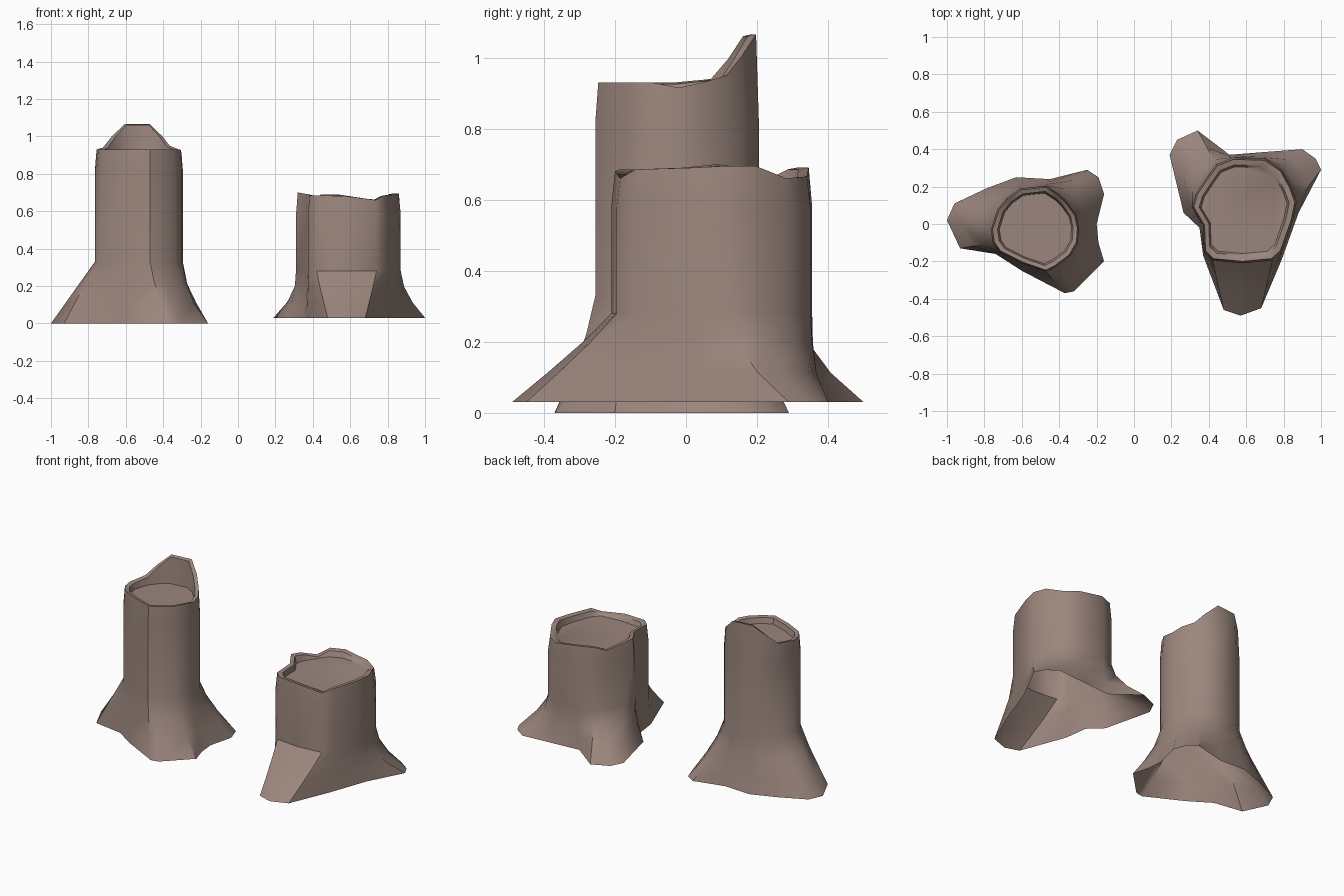
import bpy, bmesh
from mathutils import Vector

if "Cube" in bpy.data.objects:
    bpy.data.objects.remove(bpy.data.objects["Cube"])

bark = bpy.data.materials.new("bark")
bark.diffuse_color = (0.33, 0.24, 0.205, 1)
bark.use_nodes = True
bark.node_tree.nodes["Principled BSDF"].inputs["Base Color"].default_value = bark.diffuse_color


def stump(name, columns, z0, flare_h, shoulder, floor_z, power):
    """Loft root outline -> trunk outline -> ragged rim -> hollow with a floor.
    Each column: root x, root y, trunk x, trunk y, rim height."""
    n = len(columns)
    cx = sum(c[2] for c in columns) / n
    cy = sum(c[3] for c in columns) / n
    bm = bmesh.new()
    rings = []

    def add_ring(points):
        ring = [bm.verts.new(p) for p in points]
        if rings:
            low = rings[-1]
            for i in range(n):
                j = (i + 1) % n
                bm.faces.new((low[i], low[j], ring[j], ring[i]))
        rings.append(ring)

    def trunk(c, s, z):
        return Vector((cx + (c[2] - cx) * s, cy + (c[3] - cy) * s, z))

    # spreading roots
    for t in (0, 0.33, 0.67, 1):
        pts = []
        for c in columns:
            f = (1 - t) ** power(c)
            pts.append((c[2] + (c[0] - c[2]) * f, c[3] + (c[1] - c[3]) * f, z0 + flare_h * t))
        add_ring(pts)
    # trunk, broken rim, inner wall
    add_ring([trunk(c, 1, shoulder) for c in columns])
    add_ring([trunk(c, 0.965, c[4]) for c in columns])
    add_ring([trunk(c, 0.86, c[4] - 0.005) for c in columns])
    add_ring([trunk(c, 0.82, floor_z) for c in columns])
    # hollow floor
    bm.faces.new(rings[-1])
    bmesh.ops.recalc_face_normals(bm, faces=bm.faces)
    bm.faces.ensure_lookup_table()
    if bm.faces[-1].normal.z < 0:
        bmesh.ops.reverse_faces(bm, faces=bm.faces)
    me = bpy.data.meshes.new(name)
    bm.to_mesh(me)
    bm.free()
    me.materials.append(bark)
    ob = bpy.data.objects.new(name, me)
    bpy.context.collection.objects.link(ob)
    bpy.ops.object.select_all(action='DESELECT')
    ob.select_set(True)
    bpy.context.view_layer.objects.active = ob
    bpy.ops.object.shade_smooth_by_angle(angle=0.75)


# tall stump with a splintered back
tall = [
    (-1.0, .02, -.765, -.03, .93), (-.96, .11, -.73, .08, .94),
    (-.79, .19, -.68, .14, 1.0), (-.63, .25, -.61, .19, 1.065),
    (-.45, .24, -.47, .205, 1.065), (-.25, .29, -.40, .16, 1.0),
    (-.19, .25, -.36, .12, .95), (-.16, .16, -.31, .05, .93),
    (-.20, .0, -.295, -.02, .915), (-.19, -.10, -.30, -.10, .93),
    (-.16, -.20, -.34, -.17, .93), (-.32, -.36, -.42, -.23, .93),
    (-.37, -.37, -.47, -.255, .93), (-.60, -.25, -.60, -.21, .93),
    (-.74, -.16, -.72, -.15, .93), (-.93, -.13, -.755, -.10, .93)]
stump("tall_stump", tall[::-1], 0, 0.33, 0.82, 0.89,
      lambda c: 1.0 if c[0] < -0.7 else 1.35)

# short wide stump
short = [
    (.48, -.46, .42, -.195, .685), (.57, -.49, .58, -.21, .68),
    (.68, -.45, .74, -.195, .66), (.79, -.19, .79, -.15, .685),
    (.88, .06, .85, .02, .69), (1.0, .29, .87, .12, .695),
    (.97, .35, .84, .20, .695), (.90, .40, .79, .29, .66),
    (.70, .385, .70, .35, .665), (.51, .37, .53, .355, .69),
    (.34, .50, .44, .32, .69), (.23, .45, .39, .25, .66),
    (.19, .37, .33, .16, .69), (.265, .06, .31, .09, .70),
    (.35, -.02, .37, -.01, .69), (.37, -.17, .375, -.15, .685)]
stump("short_stump", short, 0.03, 0.25, 0.58, 0.65,
      lambda c: 1.1 if c[1] < -0.3 else 1.8)
